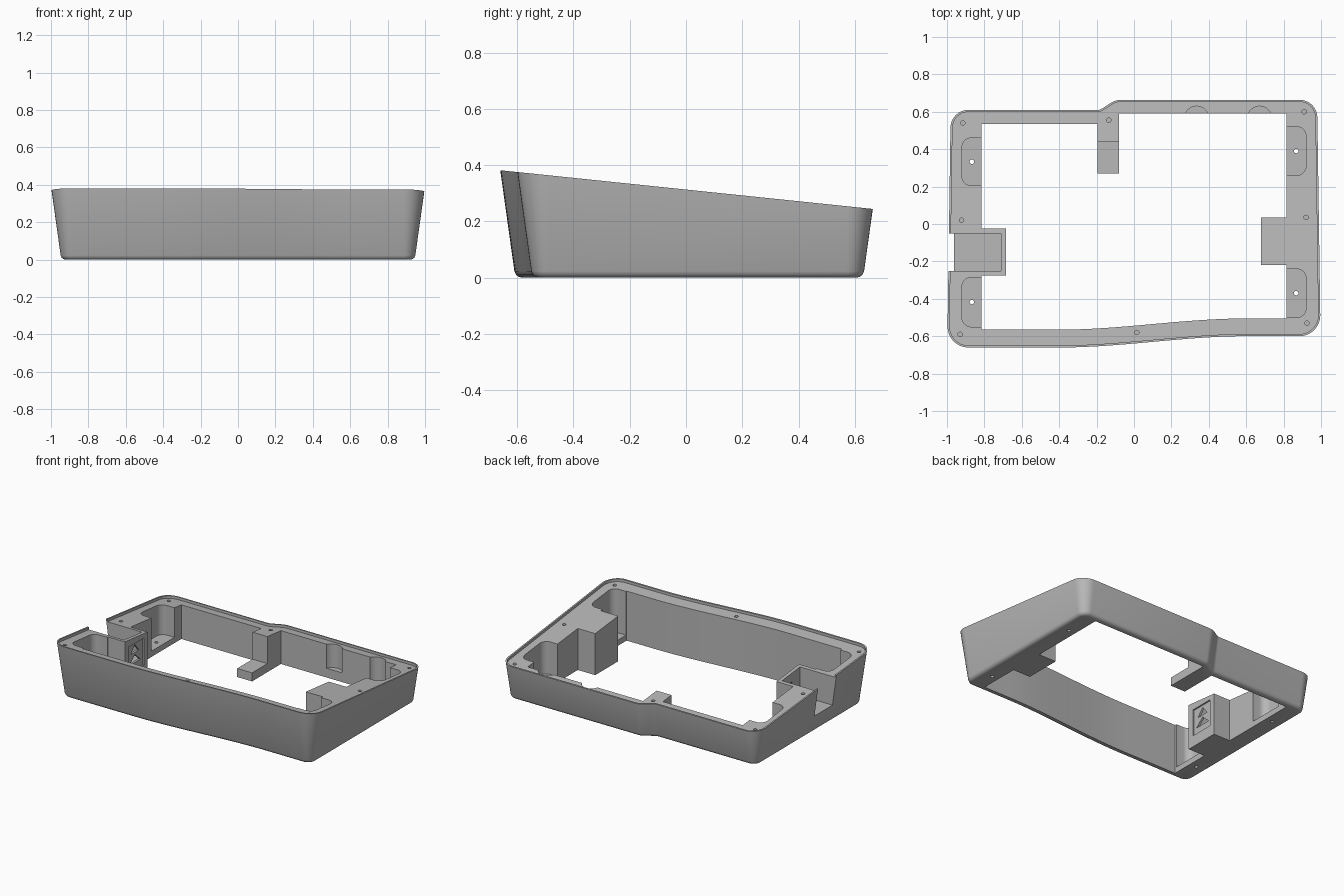
import bpy, bmesh, math
from mathutils import Vector

cube = bpy.data.objects.get("Cube")
if cube:
    bpy.data.objects.remove(cube, do_unlink=True)

grey = bpy.data.materials.new("plain grey")
grey.use_nodes = True
COLOUR = (0.48, 0.48, 0.48, 1)
grey.diffuse_color = COLOUR
grey.node_tree.nodes["Principled BSDF"].inputs["Base Color"].default_value = COLOUR

DRAFT = 0.14
SIDE = 0.945


def top_z(y):
    return 0.313 - 0.1038 * y


def ease(x, a, b, lo, hi):
    t = min(1, max(0, (x - a) / (b - a)))
    return lo + (hi - lo) * t * t * (3 - 2 * t)


def front_y(x):
    return ease(x, -0.4, 0.6, -0.607, -0.547)


def back_y(x):
    return ease(x, -0.19, -0.07, 0.575, 0.63)


def arc(cx, cy, r, start, sweep=90, n=8):
    return [Vector((cx + r * math.cos(math.radians(start + sweep * i / n)),
                    cy + r * math.sin(math.radians(start + sweep * i / n)))) for i in range(n + 1)]


def samples(fn, a, b, n):
    xs = [a + (b - a) * i / n for i in range(n + 1)]
    return [Vector((x, fn(x))) for x in xs]


def outline(r=0.06):
    """Counter-clockwise foot outline of the case."""
    s = SIDE - r
    return (arc(-s, front_y(-1) + r, r, 180) + samples(front_y, -0.4, 0.6, 20)
            + arc(s, front_y(1) + r, r, 270) + arc(s, back_y(1) - r, r, 0)
            + samples(back_y, -0.07, -0.19, 10) + arc(-s, back_y(-1) - r, r, 90))


def offset(pts, dist):
    """Move each point out along its mitred normal; dist is a function of index."""
    out = []
    for i, p in enumerate(pts):
        a = (p - pts[i - 1]).normalized()
        b = (pts[(i + 1) % len(pts)] - p).normalized()
        n = Vector((a.y + b.y, -a.x - b.x)).normalized()
        out.append(p + n * dist(i) / max(0.5, n.dot(Vector((a.y, -a.x)))))
    return out


def make(name, bm):
    bmesh.ops.recalc_face_normals(bm, faces=bm.faces)
    mesh = bpy.data.meshes.new(name)
    bm.to_mesh(mesh)
    bm.free()
    mesh.materials.append(grey)
    obj = bpy.data.objects.new(name, mesh)
    bpy.context.collection.objects.link(obj)
    return obj


def loft(name, rings):
    """Skin a stack of closed rings and cap both ends."""
    bm = bmesh.new()
    loops = [[bm.verts.new(p) for p in ring] for ring in rings]
    for lo, hi in zip(loops, loops[1:]):
        for i in range(len(lo)):
            j = (i + 1) % len(lo)
            bm.faces.new((lo[i], lo[j], hi[j], hi[i]))
    bm.faces.new(loops[0][::-1])
    bm.faces.new(loops[-1])
    return make(name, bm)


def prism(name, pts, z0, z1):
    return loft(name, [[(p[0], p[1], z) for p in pts] for z in (z0, z1)])


def box(name, x0, x1, y0, y1, z0, z1):
    return prism(name, [(x0, y0), (x1, y0), (x1, y1), (x0, y1)], z0, z1)


def top_ring(base, inset=0):
    """Outline where the sloping sides meet the slanted top plane."""
    pts = base
    for _ in range(4):
        heights = [top_z(p.y) for p in pts]
        pts = offset(base, lambda i: DRAFT * heights[i] - inset)
    return pts


# Solid body: rounded foot, drafted walls, slanted top
base = outline()
rings = []
for z, inset in ((0, 0.022), (0.003, 0.012), (0.01, 0.004), (0.022, 0)):
    rings.append([(p.x, p.y, z) for p in offset(base, lambda i: DRAFT * z - inset)])
rings.append([(p.x, p.y, top_z(p.y)) for p in top_ring(base)])
case = loft("case_frame", rings)


def cut(cutter):
    cutter.hide_render = True
    mod = case.modifiers.new("cut", 'BOOLEAN')
    mod.operation = 'DIFFERENCE'
    mod.solver = 'EXACT'
    mod.object = cutter
    bpy.context.view_layer.objects.active = case
    bpy.ops.object.modifier_apply(modifier=mod.name)
    bpy.data.objects.remove(cutter, do_unlink=True)


# Recessed seat inside a thin lip around the rim
seat = top_ring(base, 0.011)
cut(loft("seat_cutter", [[(p.x, p.y, top_z(p.y) + d) for p in seat] for d in (-0.018, 0.1)]))

# Through opening, leaving the right block, back pillar and left port box
IN = 0.815
opening = [Vector((-IN, -0.565))]
opening += samples(lambda x: front_y(x) + 0.042, -0.4, 0.6, 20)
opening += [Vector(p) for p in (
    (IN, -0.505), (IN, -0.22), (0.68, -0.22), (0.68, 0.035), (IN, 0.035), (IN, 0.59),
    (-0.08, 0.59), (-0.08, 0.44), (-0.195, 0.44), (-0.195, 0.535), (-IN, 0.535),
    (-IN, -0.025), (-0.685, -0.025), (-0.685, -0.275), (-IN, -0.275))]
cut(prism("opening_cutter", opening, -0.5, 1))

# Corner pockets with a floor and a foot hole in each
R = 0.05
for side, y0, y1 in ((1, 0.26, 0.52), (1, -0.5, -0.24), (-1, 0.205, 0.46), (-1, -0.55, -0.285)):
    pts = [(0.77, y0)] + arc(0.92 - R, y0 + R, R, 270) + arc(0.92 - R, y1 - R, R, 0) + [(0.77, y1)]
    cut(prism("pocket_cutter", [(side * p[0], p[1]) for p in pts], 0.04, 1))
    cut(prism("hole_cutter", arc(side * 0.867, (y0 + y1) / 2, 0.012, 0, 345, 15), -0.5, 0.2))

# Half-round recesses in the back wall
for x in (0.335, 0.672):
    cut(prism("recess_cutter", arc(x, 0.565, 0.065, 0, 350, 35), 0.065, 1))

# Screw holes around the rim
for x, y in ((-0.915, 0.54), (-0.135, 0.555), (0.91, 0.6), (-0.922, 0.02), (0.92, 0.035),
             (-0.93, -0.59), (0.015, -0.58), (0.925, -0.53)):
    cut(prism("screw_cutter", arc(x, y, 0.012, 0, 337.5, 15), top_z(y) - 0.12, 1))

# Port bay open to the left side and the top
cut(box("bay_cutter", -1.2, -0.71, -0.25, -0.05, 0.12, 1))

# Inset panel with two triangular openings on the port box
cut(box("panel_cutter", -0.695, -0.6, -0.235, -0.065, 0.08, 0.27))
for z, half in ((0.13, 0.06), (0.2, 0.045)):
    tri = [(-0.15 - half, z), (-0.15 + half, z), (-0.15, z + 0.055)]
    cut(loft("arrow_cutter", [[(x, y, h) for y, h in tri] for x in (-0.75, -0.6)]))

# Low ledge in front of the back pillar
ledge = box("pillar_ledge", -0.195, -0.08, 0.27, 0.44, 0, 0.06)

for obj in (case, ledge):
    bpy.ops.object.select_all(action='DESELECT')
    obj.select_set(True)
    bpy.context.view_layer.objects.active = obj
    bpy.ops.object.shade_smooth_by_angle(angle=math.radians(30))
